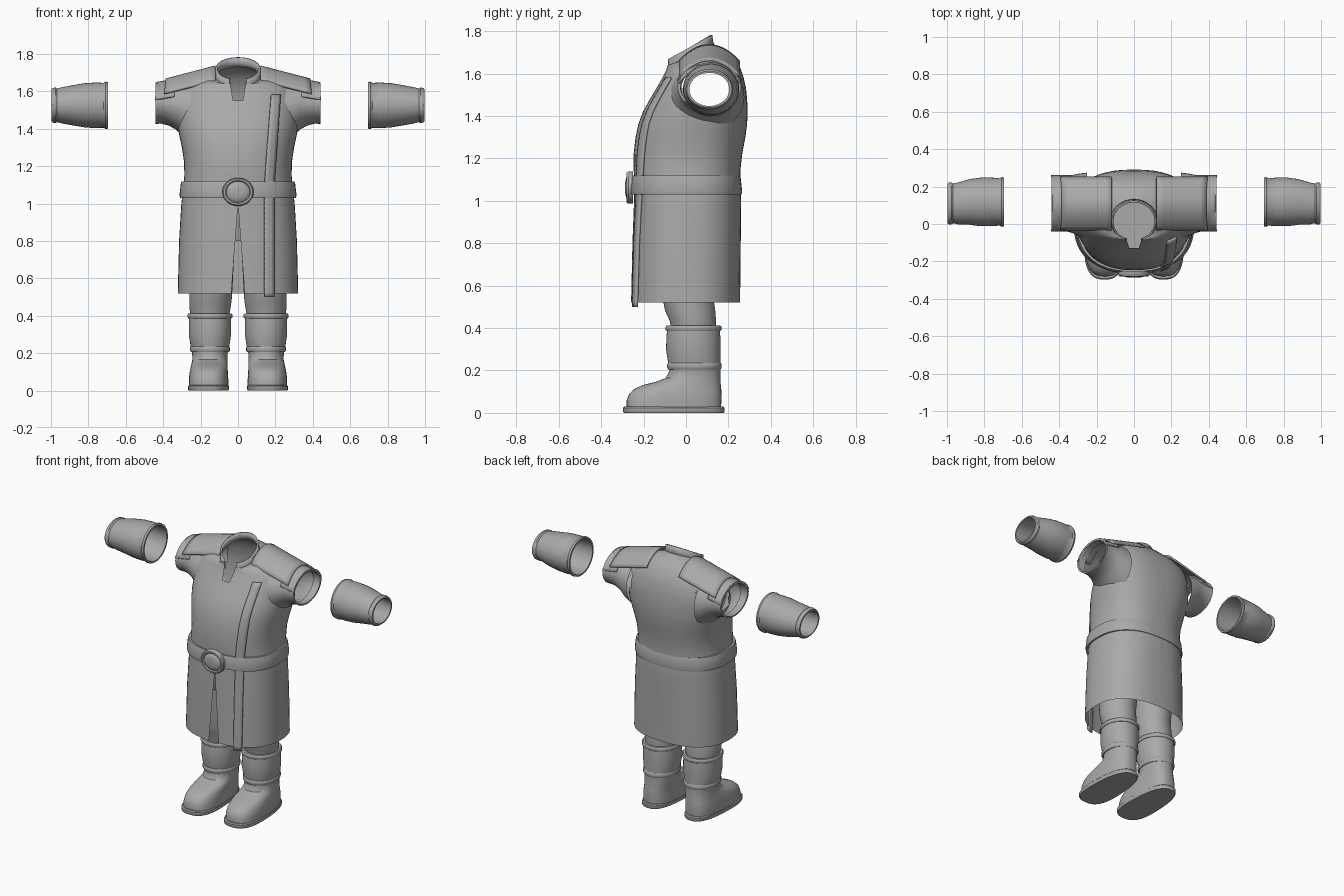
import bpy, bmesh, math
from mathutils import Vector
from mathutils.bvhtree import BVHTree

if "Cube" in bpy.data.objects:
    bpy.data.objects.remove(bpy.data.objects["Cube"])

grey = bpy.data.materials.new("cloth grey")
grey.diffuse_color = (0.4, 0.4, 0.4, 1)
grey.use_nodes = True
grey.node_tree.nodes["Principled BSDF"].inputs["Base Color"].default_value = grey.diffuse_color


def make(name, bm, angle=40, solid=0.0, mirror=False):
    bmesh.ops.recalc_face_normals(bm, faces=bm.faces)
    me = bpy.data.meshes.new(name)
    bm.to_mesh(me)
    me.materials.append(grey)
    ob = bpy.data.objects.new(name, me)
    bpy.context.collection.objects.link(ob)
    bpy.ops.object.select_all(action='DESELECT')
    ob.select_set(True)
    bpy.context.view_layer.objects.active = ob
    if solid:
        m = ob.modifiers.new("thickness", 'SOLIDIFY')
        m.thickness, m.offset = solid, 0
    if mirror:
        m = ob.modifiers.new("mirror", 'MIRROR')
        m.use_clip = m.use_mirror_merge = False
    bpy.ops.object.shade_smooth_by_angle(angle=math.radians(angle))
    return ob


def sgnpow(v, p):
    return math.copysign(abs(v) ** p, v)


def zring(z, rx, yf, yb, yc=None, n=2.4, tilt=0.0, cx=0.0, heel=0.0, seg=48):
    """Horizontal rounded section from front yf to back yb, widest at yc."""
    yc = (yf + yb) / 2 if yc is None else yc
    pts = []
    for i in range(seg):
        a = 2 * math.pi * i / seg
        c, s = sgnpow(math.cos(a), 2 / n), sgnpow(math.sin(a), 2 / n)
        y = yc + s * ((yb - yc) if s > 0 else (yc - yf))
        w = 1 - heel * (y - yf) / (yb - yf)
        pts.append((cx + rx * w * c, y, z + tilt * (y - 0.02)))
    return pts


def xring(x, cy, cz, ry, rz, seg=40):
    return [(x, cy + ry * math.cos(2 * math.pi * i / seg),
             cz + rz * math.sin(2 * math.pi * i / seg)) for i in range(seg)]


def loft(rings, caps=False):
    bm = bmesh.new()
    vs = [[bm.verts.new(p) for p in r] for r in rings]
    n = len(vs[0])
    for a, b in zip(vs, vs[1:]):
        for i in range(n):
            bm.faces.new((a[i], a[(i + 1) % n], b[(i + 1) % n], b[i]))
    if caps:
        bm.faces.new(vs[0][::-1])
        bm.faces.new(vs[-1])
    return bm


def grid(nu, nv, fn):
    bm = bmesh.new()
    vs = [[bm.verts.new(fn(i / nu, j / nv)) for j in range(nv + 1)] for i in range(nu + 1)]
    for i in range(nu):
        for j in range(nv):
            bm.faces.new((vs[i][j], vs[i + 1][j], vs[i + 1][j + 1], vs[i][j + 1]))
    return bm


def front_notch(bm, w0, z0, w1, z1):
    """Cut a tapered opening in the front wall, from half width w0 at z0 to w1 at z1."""
    slope = (w1 - w0) / (z1 - z0)
    planes = [((s * w0, 0, z0), (1, 0, -s * slope)) for s in (-1, 1)]
    planes += [((0, 0, z0), (0, 0, 1)), ((0, 0, z1), (0, 0, 1))]
    for co, no in planes:
        bmesh.ops.bisect_plane(bm, geom=bm.verts[:] + bm.edges[:] + bm.faces[:],
                               plane_co=co, plane_no=no)
    dead = []
    for f in bm.faces:
        c = f.calc_center_median()
        if c.y < 0 and z0 < c.z < z1 and abs(c.x) < w0 + slope * (c.z - z0):
            dead.append(f)
    bmesh.ops.delete(bm, geom=dead, context='FACES')


# Tunic: one open shell from hem to neck
Z = zring
tunic = loft([
    Z(0.52, .322, -.26, .255, 0), Z(0.8, .315, -.253, .258, 0), Z(1.0, .303, -.245, .26, 0),
    Z(1.08, .293, -.243, .255, 0), Z(1.15, .287, -.247, .257, .01), Z(1.22, .288, -.247, .265, .02),
    Z(1.30, .30, -.238, .28, .04), Z(1.36, .313, -.225, .288, .06), Z(1.42, .322, -.203, .291, .08),
    Z(1.48, .325, -.17, .288, .09), Z(1.53, .325, -.14, .283, .1), Z(1.58, .315, -.112, .272, .1),
    Z(1.62, .295, -.095, .255, .1, tilt=.05), Z(1.65, .25, -.088, .225, .1, tilt=.12),
    Z(1.672, .19, -.09, .18, .07, 2.2, .3), Z(1.685, .125, -.092, .128, .02, 2, .5)])
surface = BVHTree.FromBMesh(tunic)
front_notch(tunic, .036, .52, .001, .98)      # hem slit
front_notch(tunic, .026, 1.55, .045, 1.665)   # neck opening
armholes = []
for f in tunic.faces:
    c = f.calc_center_median()
    if abs(c.x) > .2 and ((c.y - .105) / .135) ** 2 + ((c.z - 1.52) / .115) ** 2 < 1:
        armholes.append(f)
bmesh.ops.delete(tunic, geom=armholes, context='FACES')
make("tunic", tunic, 50)

# Short sleeves with a turned-in rim
make("sleeves", loft([
    xring(.25, .10, 1.49, .175, .165), xring(.29, .103, 1.503, .167, .152),
    xring(.33, .107, 1.522, .155, .128), xring(.37, .11, 1.532, .147, .115),
    xring(.41, .11, 1.536, .146, .109), xring(.44, .11, 1.537, .15, .111),
    xring(.44, .11, 1.535, .136, .1), xring(.39, .11, 1.532, .132, .1)]), mirror=True)

# Forearm bracers: hollow, with rolled lips
make("bracers", loft([xring(x, .118 - .008 * (x > .9), 1.525, ry, rz) for x, ry, rz in (
    (.696, .118, .114), (.696, .13, .125), (.708, .133, .127), (.718, .126, .12), (.76, .13, .122),
    (.82, .13, .118), (.88, .122, .108), (.94, .112, .097), (.968, .106, .09), (.976, .112, .096),
    (.99, .112, .092), (.997, .106, .086), (.997, .094, .078), (.96, .094, .08),
    (.82, .118, .106), (.696, .118, .114))]), mirror=True)


# Shoulder pads: main plate and outer flap
def pad(x0, x1, z0, z1, hw, drop):
    def fn(u, v):
        t = 2 * v - 1
        return (x0 + (x1 - x0) * u + .008 * t * t * u, .11 + hw * t,
                z0 + (z1 - z0) * u - drop * t * t)
    return grid(8, 14, fn)


make("shoulder_pads", pad(.12, .385, 1.732, 1.663, .14, .075), solid=.012, mirror=True)
make("shoulder_flaps", pad(.34, .435, 1.662, 1.645, .147, .09), solid=.01, mirror=True)

# Collar: tilted standing band, open at the throat
collar = loft([Z(1.67, .125, -.092, .13, n=2, tilt=.55), Z(1.695, .116, -.088, .122, n=2, tilt=.57),
               Z(1.725, .115, -.09, .12, n=2, tilt=.57)])
front_notch(collar, .03, 1.55, .05, 1.70)
make("collar", collar, solid=.01)

# Belt and oval buckle
make("belt", loft([Z(z, .31 + d, -.262 - d, .262 + d, 0) for z, d in (
    (1.03, -.018), (1.03, 0), (1.045, .003), (1.105, -.004), (1.118, -.008), (1.118, -.024))]))
buckle = loft([[(rx * math.cos(a), y, 1.062 + rx * .9 * math.sin(a))
                for a in (2 * math.pi * i / 40 for i in range(40))]
               for y, rx in ((-.25, .084), (-.272, .084), (-.28, .078), (-.28, .068),
                             (-.274, .062), (-.283, .05), (-.287, .025))], caps=True)
make("buckle", buckle, 35)


# Trim strip running down the front of the tunic
def strip_point(u, v):
    z = .5 + 1.08 * u
    lean = .035 * max(0, (z - 1.1) / .48)
    x = .142 + .05 * v + lean
    hit = surface.ray_cast(Vector((x, -2, max(z, .53))), Vector((0, 1, 0)))[0]
    return (x, hit.y - .006, z)


make("front_trim", grid(40, 3, strip_point), solid=.012)

# Trousers: hips and legs
make("trouser_hips", loft([Z(.8, .26, -.14, .19), Z(.9, .27, -.17, .21), Z(1.02, .27, -.19, .22)], True))
make("trouser_legs", loft([
    Z(.38, .10, -.07, .14, cx=.15, n=2), Z(.43, .108, -.075, .142, cx=.15, n=2),
    Z(.48, .113, -.098, .138, cx=.147, n=2), Z(.54, .115, -.11, .13, cx=.145, n=2),
    Z(.7, .12, -.125, .15, cx=.142, n=2), Z(.84, .125, -.14, .18, cx=.14, n=2)], True), mirror=True)

# Boots: foot and shaft, two raised bands, sole
make("boots", loft([
    Z(.02, .113, -.28, .165, cx=.157, n=2.7, heel=.15), Z(.06, .111, -.28, .167, cx=.157, n=2.7, heel=.12),
    Z(.09, .107, -.268, .167, cx=.157, n=2.6, heel=.08), Z(.115, .102, -.24, .166, cx=.155, n=2.5, heel=.04),
    Z(.132, .098, -.20, .164, cx=.153, n=2.4), Z(.147, .096, -.14, .163, cx=.152, n=2.3),
    Z(.165, .094, -.095, .162, cx=.15, n=2.2), Z(.2, .095, -.078, .162, cx=.15, n=2.1),
    Z(.24, .104, -.085, .162, cx=.15, n=2.1), Z(.30, .113, -.094, .163, cx=.15, n=2.1),
    Z(.36, .113, -.092, .162, cx=.15, n=2.1), Z(.405, .112, -.088, .158, cx=.15, n=2.1)], True), mirror=True)


def band(z0, z1, rx, yf, yb):
    h = z1 - z0
    return loft([Z(z0 + h * t, rx - d, yf + d, yb - d, cx=.15, n=2.1) for t, d in (
        (0, .02), (0, .005), (.25, 0), (.75, 0), (1, .005), (1, .02))])


make("ankle_bands", band(.205, .237, .106, -.089, .168), mirror=True)
make("boot_cuffs", band(.385, .412, .12, -.096, .167), mirror=True)
make("soles", loft([Z(z, .119 - d, -.297 + d, .182 - d, cx=.158, n=2.7, heel=.2) for z, d in (
    (0, .004), (.006, 0), (.024, 0), (.03, .006))], True), 35, mirror=True)
